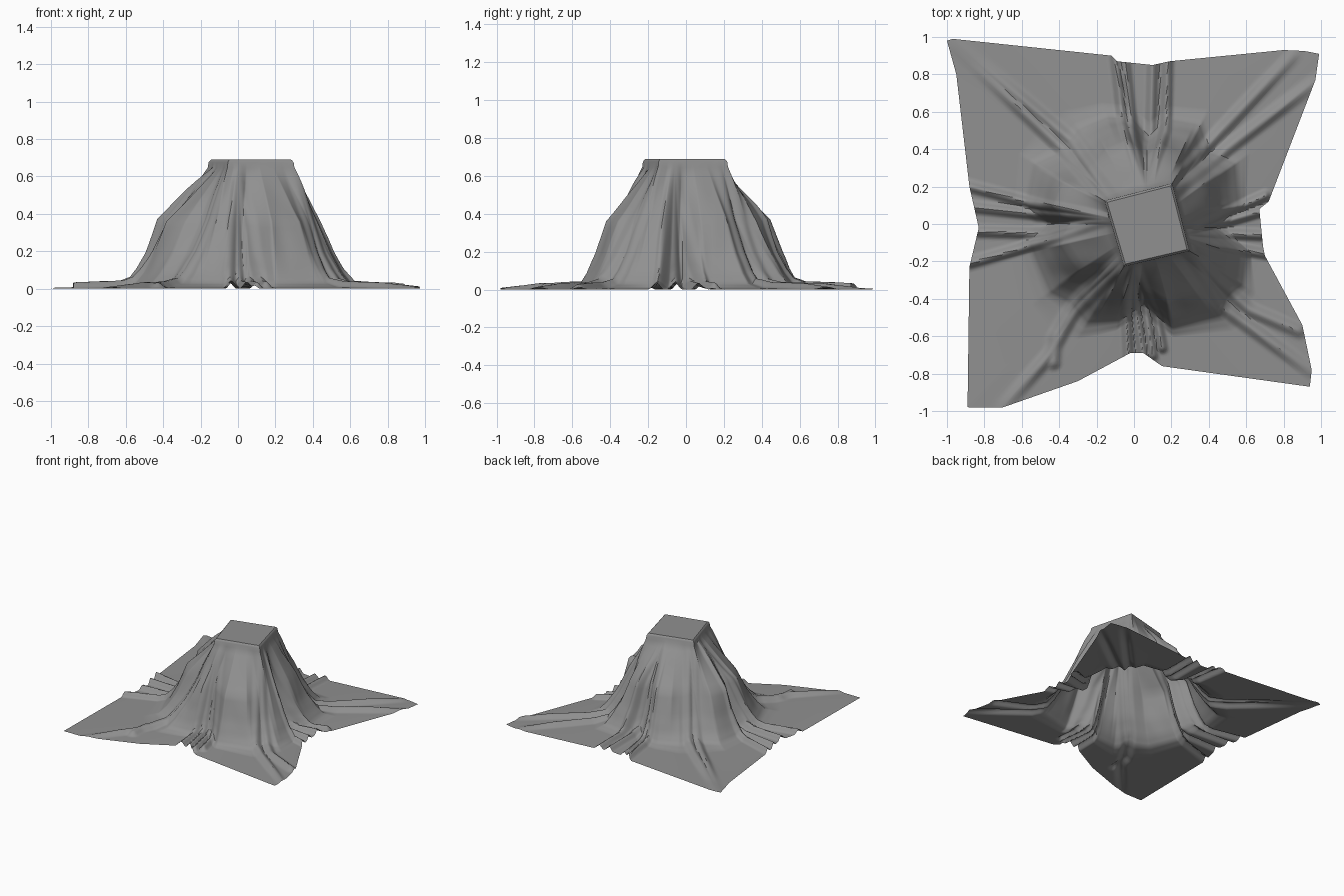
import bpy, bmesh, math
from mathutils import Vector, noise

if "Cube" in bpy.data.objects:
    bpy.data.objects.remove(bpy.data.objects["Cube"])

C = Vector((0.07, -0.01))          # centre of the hidden box under the cloth

def V(pts):
    return [Vector(p) for p in pts]

# Plan outlines of the cloth at a few heights (eight panels with valleys between)
top = V([(-.15, .12), (.20, .21), (.29, -.14), (-.05, -.22)])
rim = [C + (p - C) * 1.05 for p in top]
mid = V([(-.15, .40), (-.04, .44), (.07, .35), (.14, .42), (.25, .38), (.27, .26), (.38, .22),
         (.40, .08), (.34, -.03), (.43, -.12), (.43, -.2), (.36, -.26), (.33, -.36), (.18, -.43),
         (.03, -.32), (-.05, -.38), (-.12, -.36), (-.17, -.26), (-.28, -.24), (-.39, -.11),
         (-.33, 0), (-.43, .1), (-.37, .22), (-.25, .25)])
base = V([(-.3, .52), (-.15, .58), (-.01, .57), (.08, .47), (.18, .57), (.36, .54), (.41, .39),
          (.55, .33), (.57, .1), (.44, -.02), (.61, -.15), (.59, -.33), (.51, -.39), (.47, -.5),
          (.2, -.56), (.05, -.43), (-.08, -.52), (-.26, -.54), (-.35, -.43), (-.46, -.37),
          (-.57, -.1), (-.46, 0), (-.58, .1), (-.54, .33), (-.39, .4)])
hem = V([(-.12, .90), (-.09, .87), (.1, .85), (.19, .87), (.8, .93), (.91, .925), (.99, .91),
         (.97, .77), (.72, .12), (.67, .08), (.69, -.12), (.7, -.17), (.9, -.54), (.95, -.78),
         (.94, -.87), (.15, -.76), (.05, -.69), (-.02, -.69), (-.3, -.84), (-.7, -.98),
         (-.89, -.98), (-.88, -.23), (-.83, -.02), (-.88, .2), (-.95, .8), (-1, .98), (-.97, .99)])

# Fold lines: (half width, height, path)
folds = []
def bundle(ends, knees, start, w=.04, h=.035):
    """Side folds running out from the box to the hem."""
    for e, k in zip(ends, knees):
        folds.append((w, h, V([start, k, e])))

bundle([(-.1, .9), (-.05, .88), (.1, .86), (.18, .88)],
       [(-.06, .55), (-.01, .5), (.09, .5), (.17, .5)], (.06, .2))
bundle([(-.88, .2), (-.87, .09), (-.85, -.04), (-.88, -.21)],
       [(-.5, .1), (-.5, .05), (-.48, -.05), (-.5, -.1)], (-.13, .03))
bundle([(.7, .15), (.72, .08), (.72, -.06), (.71, -.16)],
       [(.5, .06), (.48, .01), (.45, -.05), (.48, -.12)], (.27, -.06))
bundle([(-.03, -.7), (.05, -.7), (.1, -.7), (.15, -.66)],
       [(-.04, -.48), (.01, -.45), (.06, -.45), (.12, -.5)], (.0, -.22))
# Diagonal folds from the box corners to the cloth corners
for path in [[(-.15, .12), (-.38, .4), (-.97, .96)], [(-.13, .15), (-.34, .45), (-.97, .98)],
             [(.2, .21), (.45, .48), (.85, .9)], [(.22, .18), (.52, .42), (.97, .76)],
             [(.29, -.14), (.48, -.45), (.66, -.58), (.95, -.79)],
             [(.3, -.15), (.45, -.31), (.62, -.46), (.88, -.57)],
             [(-.06, -.22), (-.33, -.48), (-.45, -.7), (-.7, -.98)],
             [(-.08, -.2), (-.3, -.4), (-.42, -.6), (-.43, -.74)]]:
    folds.append((.05, .03, V(path)))

def reach(a, poly):
    """Distance from C to the outline in direction a."""
    d = Vector((math.cos(a), math.sin(a)))
    best = 0
    for p, q in zip(poly, poly[1:] + poly[:1]):
        e, o = q - p, p - C
        den = d.cross(e)
        if abs(den) > 1e-9:
            t, u = o.cross(e) / den, o.cross(d) / den
            if t > 0 and -1e-6 <= u <= 1 + 1e-6:
                best = max(best, t)
    return best

def seg_dist(p, a, b):
    e = b - a
    t = max(0, min(1, (p - a).dot(e) / e.length_squared))
    return (p - a - e * t).length

def fold_height(p):
    h = 0
    for w, amp, path in folds:
        d = min(seg_dist(p, a, b) for a, b in zip(path, path[1:]))
        if d < w:
            s = 1 - d / w
            h = max(h, amp * s * s * (3 - 2 * s))
    return h

def lerp(a, b, t):
    return a + (b - a) * t

# Directions: even spread plus every outline corner
angles = {round(2 * math.pi * i / 480, 3) for i in range(480)}
for p in top + hem:
    angles.add(round(math.atan2(p.y - C.y, p.x - C.x) % (2 * math.pi), 3))
angles = sorted(angles)

bm = bmesh.new()
centre = bm.verts.new((C.x, C.y, .69))
columns = []
for a in angles:
    d = Vector((math.cos(a), math.sin(a)))
    rt, rr, rm, rb, rh = (reach(a, o) for o in (top, rim, mid, base, hem))
    rh = max(rh, rb + .03)
    keys = [(rt, .685, 1), (lerp(rt, rr, .7), .675, 1), (rr, .645, 7), (rm, .36, 5),
            (lerp(rm, rb, .42), .19, 4), (lerp(rm, rb, .75), .085, 3),
            (rb, .03, 3), (lerp(rb, rh, .18), .009, 22), (rh, 0, 0)]
    q = C + d * rt * .97
    col = [bm.verts.new((q.x, q.y, .69))]
    for (r0, z0, n), (r1, z1, _) in zip(keys, keys[1:] + keys[-1:]):
        for i in range(max(n, 1)):
            t = i / max(n, 1)
            r, z = lerp(r0, r1, t), lerp(z0, z1, t)
            p = C + d * r
            # folds flatten towards the far cloth corners
            f = fold_height(p) * max(.2, min(1, (1.35 - r) / .4))
            fade = max(0, min(1, (.66 - z) / .15))
            skirt = fade * max(0, min(1, (z - .02) / .15))
            # skirt folds push outward, floor folds lift upward
            push = skirt * (f * .4 - .004 + .015 * noise.noise((p.x * 7, p.y * 7, 2)))
            p += d * push
            col.append(bm.verts.new((p.x, p.y, z + f * fade * (1 - .6 * skirt))))
    columns.append(col)

for c0, c1 in zip(columns, columns[1:] + columns[:1]):
    bm.faces.new((centre, c0[0], c1[0]))
    for i in range(len(c0) - 1):
        bm.faces.new((c0[i], c0[i + 1], c1[i + 1], c1[i]))
bmesh.ops.recalc_face_normals(bm, faces=bm.faces)
if sum(f.normal.z for f in bm.faces) < 0:
    bmesh.ops.reverse_faces(bm, faces=bm.faces)

mesh = bpy.data.meshes.new("draped_cloth")
bm.to_mesh(mesh)
bm.free()
cloth = bpy.data.objects.new("draped_cloth", mesh)
bpy.context.collection.objects.link(cloth)

grey = bpy.data.materials.new("grey_fabric")
grey.diffuse_color = (.28, .28, .28, 1)
grey.use_nodes = True
grey.node_tree.nodes["Principled BSDF"].inputs["Base Color"].default_value = grey.diffuse_color
mesh.materials.append(grey)

bpy.context.view_layer.objects.active = cloth
cloth.select_set(True)
bpy.ops.object.shade_smooth_by_angle(angle=math.radians(40))
